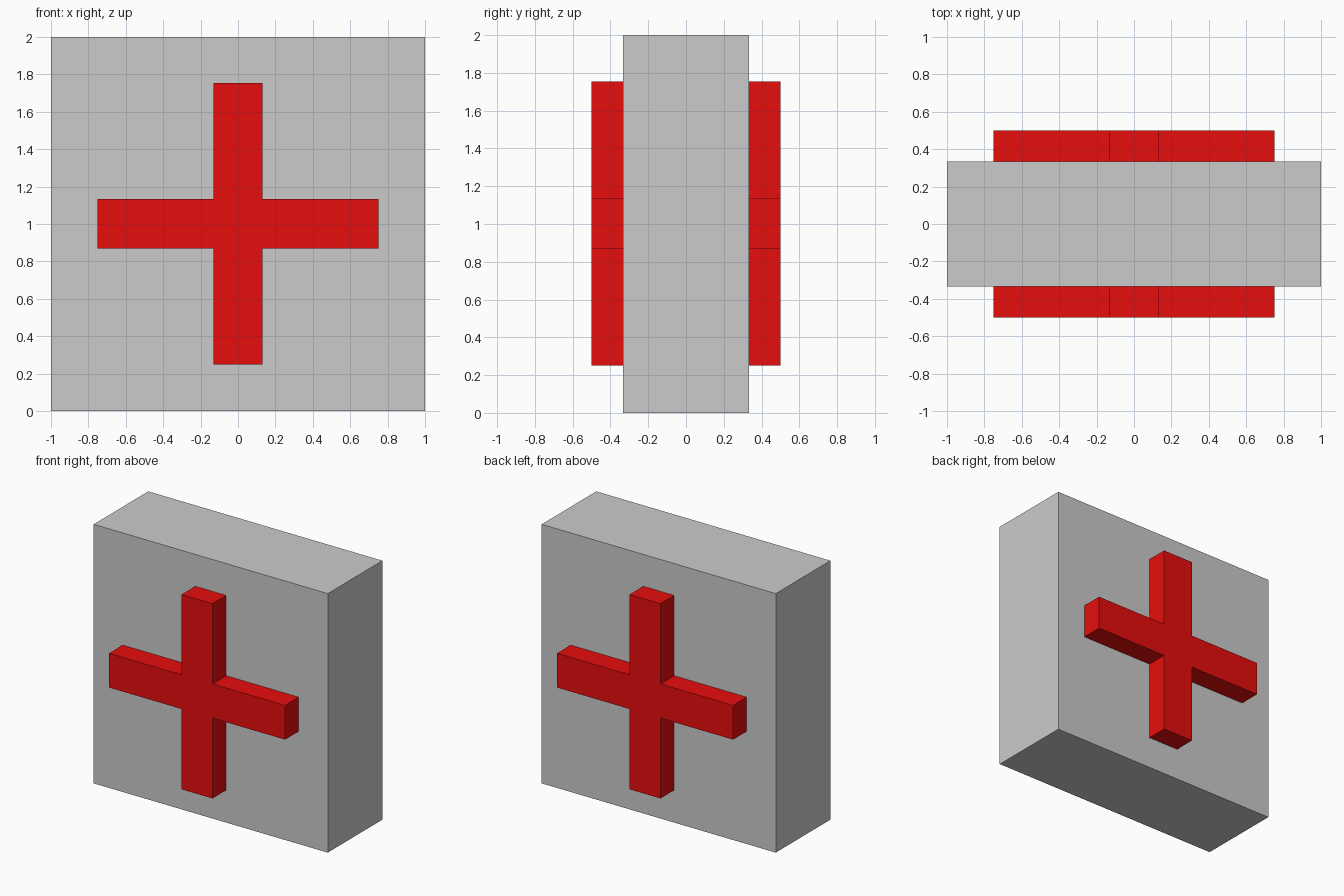
import bpy
import bmesh

if "Cube" in bpy.data.objects:
    bpy.data.objects.remove(bpy.data.objects["Cube"])


def extrude_profile(name, profile, half_depth):
    """Extrude an x/z outline symmetrically along y."""
    bm = bmesh.new()
    face = bm.faces.new([bm.verts.new((x, -half_depth, z)) for x, z in profile])
    new = bmesh.ops.extrude_face_region(bm, geom=[face])["geom"]
    verts = [g for g in new if isinstance(g, bmesh.types.BMVert)]
    bmesh.ops.translate(bm, verts=verts, vec=(0, 2 * half_depth, 0))
    bmesh.ops.recalc_face_normals(bm, faces=bm.faces)
    mesh = bpy.data.meshes.new(name)
    bm.to_mesh(mesh)
    bm.free()
    obj = bpy.data.objects.new(name, mesh)
    bpy.context.collection.objects.link(obj)
    return obj


# Grey block
extrude_profile("block", [(-1, 0), (1, 0), (1, 2), (-1, 2)], 0.333)

# Red cross running through the block, raised on front and back
arm, half, mid = 0.752, 0.132, 1.002
quarter = [(arm, -half), (arm, half), (half, half)]
outline = []
for _ in range(4):
    outline += [(x, z + mid) for x, z in quarter]
    quarter = [(-z, x) for x, z in quarter]
cross = extrude_profile("cross", outline, 0.5)

red = bpy.data.materials.new("red")
red.diffuse_color = (0.8, 0.004, 0.004, 1)
red.use_nodes = True
red.node_tree.nodes["Principled BSDF"].inputs["Base Color"].default_value = red.diffuse_color
cross.data.materials.append(red)
